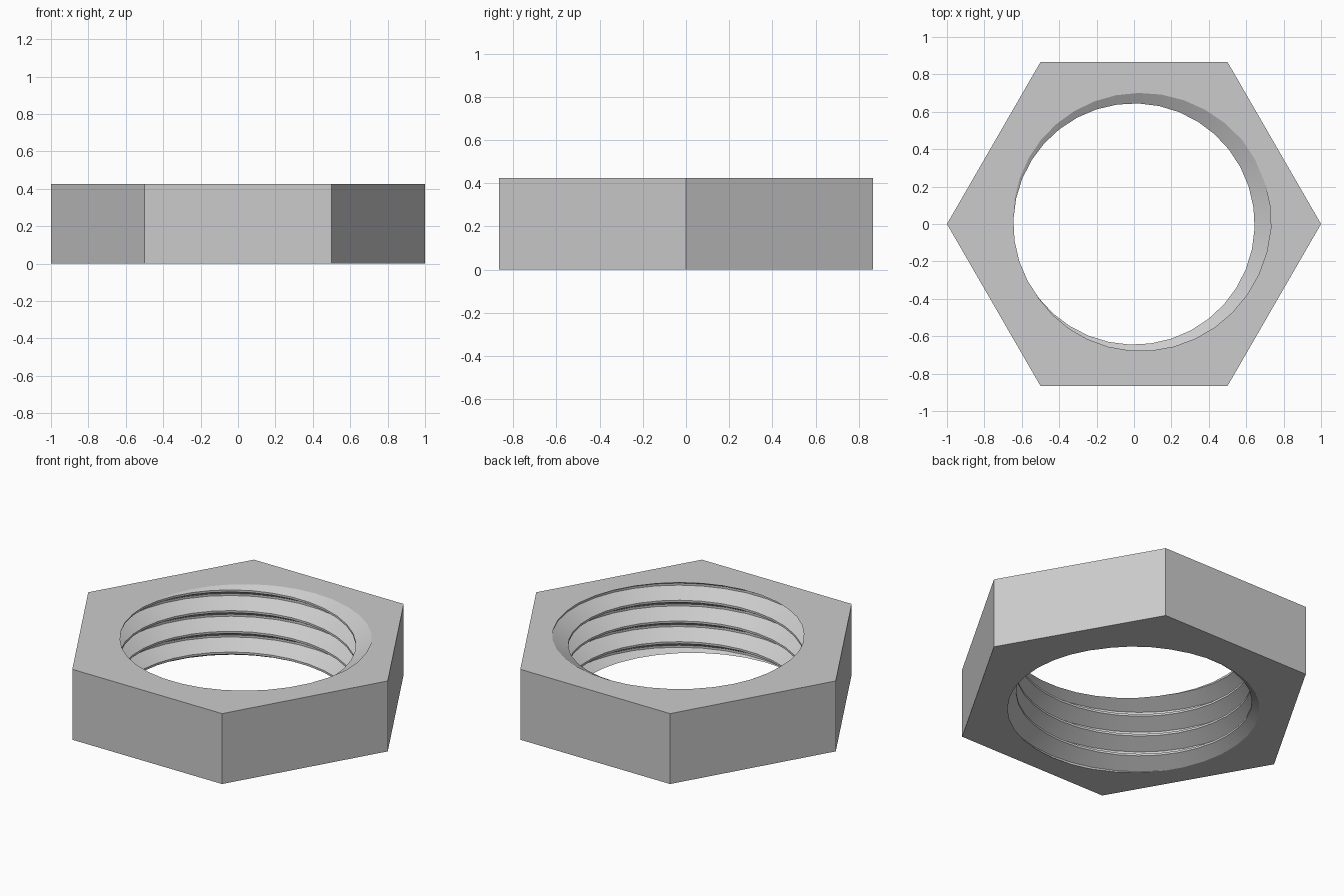
import bpy, bmesh
from math import sin, cos, pi, radians

cube = bpy.data.objects.get("Cube")
if cube:
    bpy.data.objects.remove(cube, do_unlink=True)

HEIGHT = 0.425
PITCH = 0.125
CREST_R, ROOT_R = 0.645, 0.733
SEG = 36                      # steps per thread turn
TURNS = 8
PHASE = radians(-162)         # where a crest meets the top face

# One thread pitch: (height as a share of the pitch, radius)
PROFILE = [(-0.05, CREST_R), (0.05, CREST_R), (0.45, ROOT_R), (0.55, ROOT_R)]

bm = bmesh.new()

# Helical thread surface, longer than the nut at both ends
columns = []
for i in range(SEG * TURNS + 1):
    turn = i / SEG - 6
    a = PHASE + 2 * pi * turn
    columns.append([bm.verts.new((r * cos(a), r * sin(a), HEIGHT + PITCH * (turn + s)))
                    for s, r in PROFILE])
for i in range(SEG * TURNS):
    a, b = columns[i], columns[i + 1]
    for k in range(3):
        bm.faces.new((a[k], a[k + 1], b[k + 1], b[k]))
    if i + SEG + 1 < len(columns):
        c, d = columns[i + SEG], columns[i + SEG + 1]
        bm.faces.new((a[3], c[0], d[0], b[3]))

# Trim the thread level with the top and bottom faces
for z, side in ((0, -1), (HEIGHT, 1)):
    bmesh.ops.bisect_plane(bm, geom=bm.verts[:] + bm.edges[:] + bm.faces[:], dist=1e-6,
                           plane_co=(0, 0, z), plane_no=(0, 0, side), clear_outer=True)
bmesh.ops.remove_doubles(bm, verts=bm.verts[:], dist=1e-5)
rims = [[e for e in bm.edges if e.is_boundary and all(abs(v.co.z - z) < 1e-4 for v in e.verts)]
        for z in (0, HEIGHT)]

# Hexagonal outside walls
rings = [[bm.verts.new((cos(k * pi / 3), sin(k * pi / 3), z)) for k in range(6)]
         for z in (0, HEIGHT)]
for k in range(6):
    n = (k + 1) % 6
    bm.faces.new((rings[0][k], rings[0][n], rings[1][n], rings[1][k]))

# Flat faces between the hexagon and the threaded hole
for ring, rim, z in zip(rings, rims, (-1, 1)):
    outline = [bm.edges.get((ring[k], ring[(k + 1) % 6])) for k in range(6)]
    bmesh.ops.triangle_fill(bm, edges=outline + rim, use_beauty=True, normal=(0, 0, z))
bmesh.ops.recalc_face_normals(bm, faces=bm.faces[:])

mesh = bpy.data.meshes.new("hex_nut")
bm.to_mesh(mesh)
bm.free()

# Plain grey metal
grey = (0.6, 0.6, 0.6, 1)
mat = bpy.data.materials.new("light_grey")
mat.use_nodes = True
mat.diffuse_color = grey
mat.node_tree.nodes["Principled BSDF"].inputs["Base Color"].default_value = grey
mesh.materials.append(mat)

nut = bpy.data.objects.new("hex_nut", mesh)
bpy.context.collection.objects.link(nut)
bpy.ops.object.select_all(action='DESELECT')
nut.select_set(True)
bpy.context.view_layer.objects.active = nut
bpy.ops.object.shade_smooth_by_angle(angle=radians(22))
